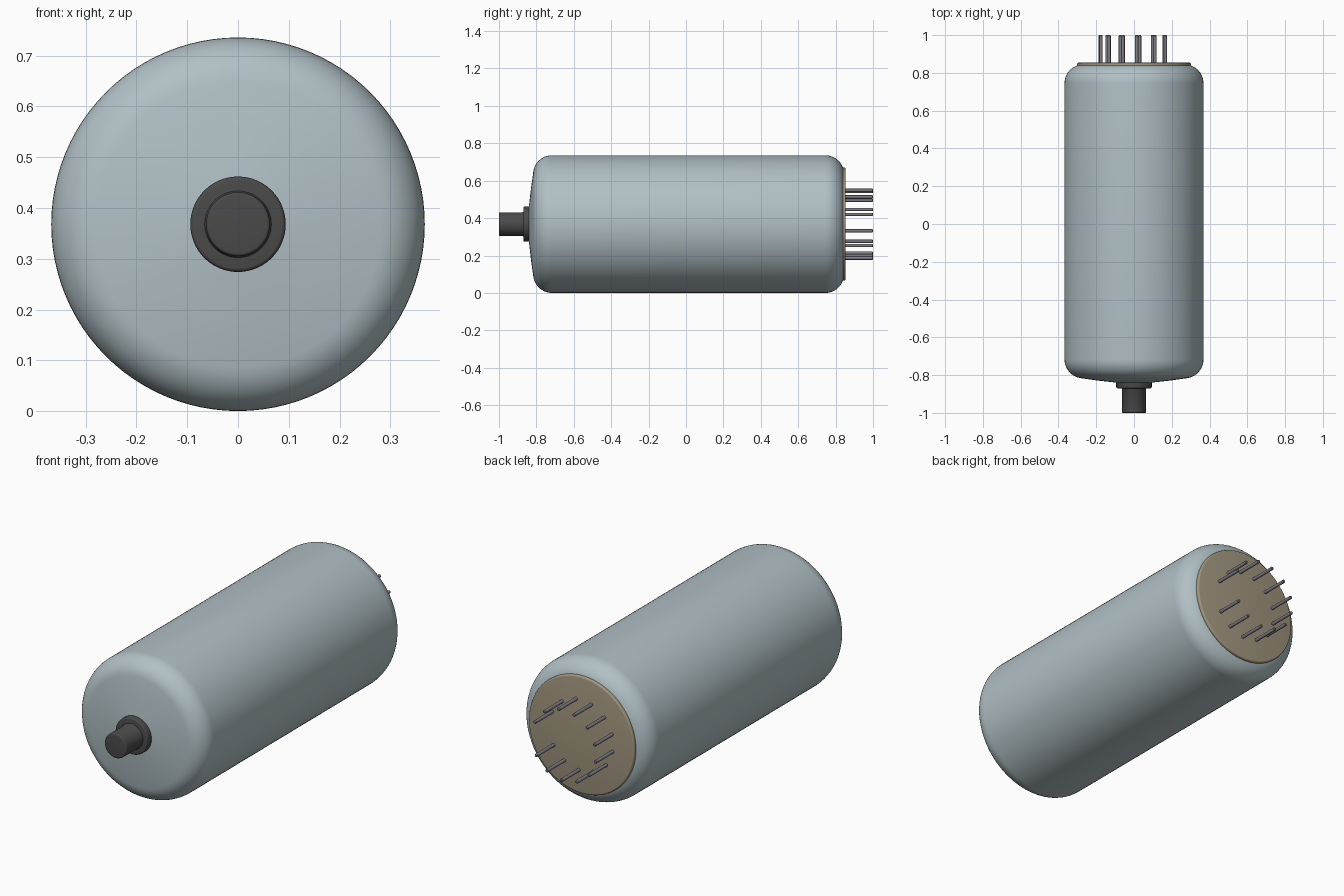
import bpy, bmesh, math
from mathutils import Matrix, Vector

if "Cube" in bpy.data.objects:
    bpy.data.objects.remove(bpy.data.objects["Cube"], do_unlink=True)

R = 0.368          # body radius, also the height of the axis


def material(name, rgb):
    m = bpy.data.materials.new(name)
    m.use_nodes = True
    m.diffuse_color = (*rgb, 1)
    m.node_tree.nodes["Principled BSDF"].inputs["Base Color"].default_value = (*rgb, 1)
    return m


def arc(cy, cr, rad, a0, a1, n=10):
    """Points (y, r) on an arc; 0 degrees points along +y, 90 outward."""
    angles = [math.radians(a0 + (a1 - a0) * i / n) for i in range(n + 1)]
    return [(cy + rad * math.cos(a), cr + rad * math.sin(a)) for a in angles]


def lathe(name, profile, mat, x=0, z=R, steps=96):
    """Revolve a (y, r) profile, listed front to back, around an axis along y."""
    bm = bmesh.new()
    verts = [bm.verts.new((r, y, 0)) for y, r in profile]
    edges = [bm.edges.new(pair) for pair in zip(verts, verts[1:])]
    bmesh.ops.spin(bm, geom=verts + edges, cent=(0, 0, 0), axis=(0, 1, 0),
                   angle=2 * math.pi, steps=steps)
    bmesh.ops.remove_doubles(bm, verts=bm.verts, dist=1e-5)
    bmesh.ops.recalc_face_normals(bm, faces=bm.faces)
    mesh = bpy.data.meshes.new(name)
    bm.to_mesh(mesh)
    bm.free()
    mesh.materials.append(mat)
    ob = bpy.data.objects.new(name, mesh)
    ob.location = (x, 0, z)
    bpy.context.collection.objects.link(ob)
    bpy.ops.object.select_all(action="DESELECT")
    ob.select_set(True)
    bpy.context.view_layer.objects.active = ob
    bpy.ops.object.shade_smooth_by_angle(angle=math.radians(35))
    return ob


glass = material("pale blue grey", (0.44, 0.53, 0.56))
black = material("dark grey", (0.068, 0.068, 0.068))
tan = material("tan", (0.36, 0.31, 0.215))
metal = material("pin grey", (0.21, 0.21, 0.24))

# Glass envelope: shallow domed front, rounded shoulders at both ends
envelope = [(-0.845, 0), (-0.843, 0.06), (-0.838, 0.11), (-0.829, 0.19)]
envelope += arc(-0.717, R - 0.1, 0.1, 172, 90)
envelope += arc(0.745, R - 0.1, 0.1, 90, 15)
envelope += [(0.842, 0.27), (0.842, 0)]
lathe("envelope", envelope, glass)

# Base disc with a small rounded rim
lathe("base_disc", [(0.82, 0), (0.82, 0.302)]
      + arc(0.846, 0.294, 0.008, 90, 0, 4) + [(0.854, 0)], tan)

# Front cap: flange and post with softened edges
lathe("cap_flange", [(-0.87, 0)] + arc(-0.862, 0.086, 0.008, 180, 90, 4)
      + [(-0.83, 0.094), (-0.83, 0)], black, steps=64)
lathe("cap_post", [(-1.0, 0)] + arc(-0.994, 0.057, 0.006, 180, 90, 4)
      + [(-0.874, 0.063), (-0.868, 0.067), (-0.86, 0.067)], black, steps=64)

# Contact pins: ring of thirteen places with one left empty
for i in range(1, 13):
    a = math.radians(i * 360 / 13 - 2.5)
    lathe(f"pin_{i:02d}", [(0.84, 0), (0.84, 0.0085), (0.996, 0.0085),
                           (1.0, 0.0055), (1.0, 0)], metal,
          x=0.183 * math.cos(a), z=R + 0.183 * math.sin(a), steps=16)
